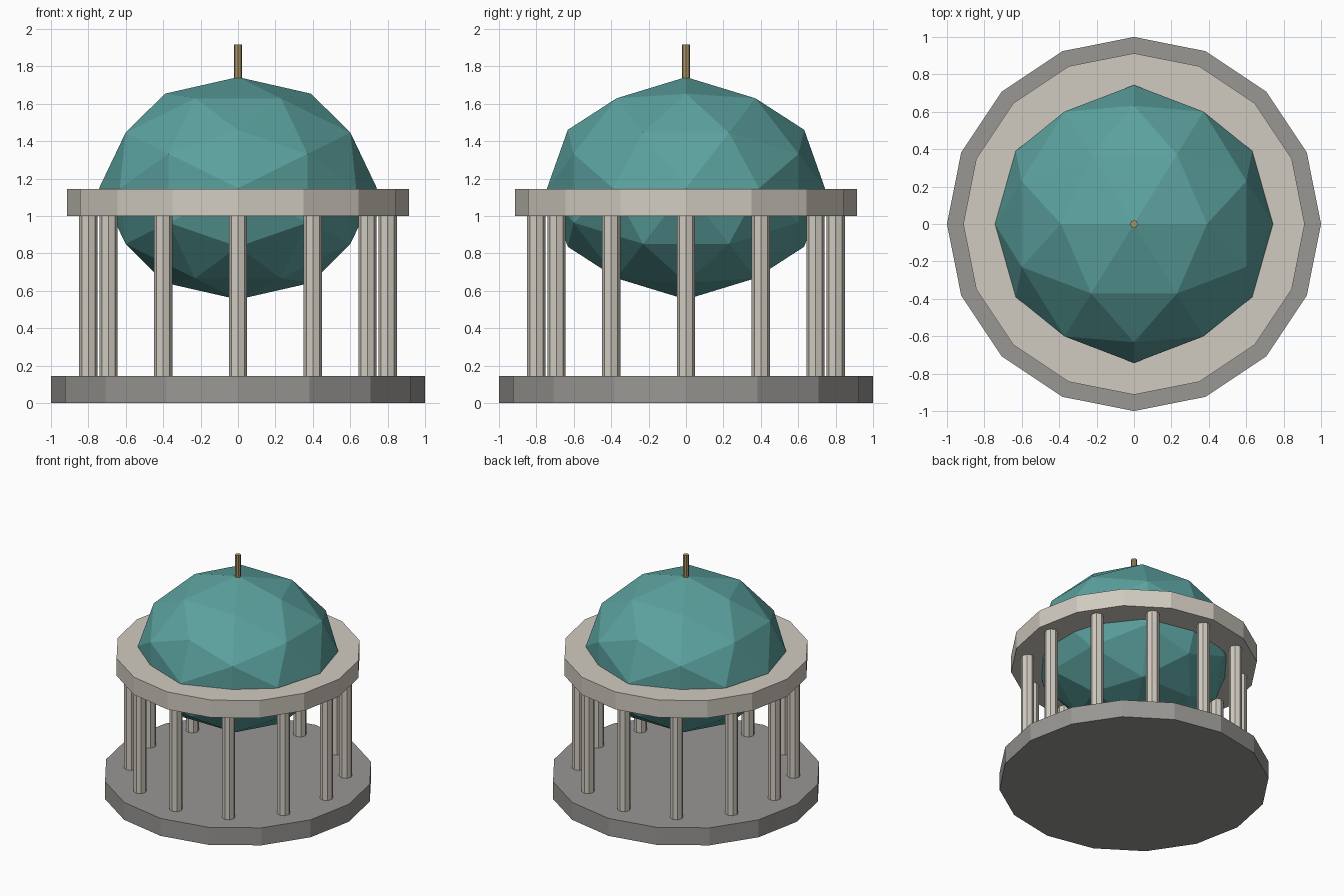
import bpy, bmesh, math

if "Cube" in bpy.data.objects:
    bpy.data.objects.remove(bpy.data.objects["Cube"])


def material(name, rgb):
    m = bpy.data.materials.new(name)
    m.diffuse_color = (*rgb, 1)
    m.use_nodes = True
    m.node_tree.nodes["Principled BSDF"].inputs["Base Color"].default_value = m.diffuse_color
    return m


def add_object(name, bm, mat, loc):
    bmesh.ops.recalc_face_normals(bm, faces=bm.faces)
    mesh = bpy.data.meshes.new(name)
    bm.to_mesh(mesh)
    bm.free()
    mesh.materials.append(mat)
    ob = bpy.data.objects.new(name, mesh)
    ob.location = loc
    bpy.context.collection.objects.link(ob)
    return ob


def prism(name, sides, radius, z0, z1, mat, x=0, y=0):
    bm = bmesh.new()
    bmesh.ops.create_cone(bm, cap_ends=True, segments=sides, radius1=radius,
                          radius2=radius, depth=z1 - z0)
    return add_object(name, bm, mat, (x, y, (z0 + z1) / 2))


grey_stone = material("grey_stone", (0.32, 0.31, 0.295))
pale_stone = material("pale_stone", (0.64, 0.60, 0.53))
teal = material("teal", (0.105, 0.36, 0.345))
brass = material("brass", (0.40, 0.30, 0.13))

# Floor slab and ring beam
prism("base", 16, 1.0, 0, 0.143, grey_stone)
prism("ring_beam", 16, 0.913, 1.0, 1.143, pale_stone)

# Circle of columns
for i in range(12):
    a = i * math.tau / 12
    prism(f"column_{i + 1}", 8, 0.049, 0.143, 1.0, pale_stone,
          0.8 * math.cos(a), 0.8 * math.sin(a))

# Faceted dome: icosahedron standing on an edge, split once, flattened
phi = (1 + math.sqrt(5)) / 2
bm = bmesh.new()
for s in (-1, 1):
    for t in (-1, 1):
        for co in ((s * phi, t, 0), (0, s * phi, t), (t, 0, s * phi)):
            bm.verts.new(co)
bmesh.ops.convex_hull(bm, input=bm.verts)
bmesh.ops.subdivide_edges(bm, edges=bm.edges[:], cuts=1, use_grid_fill=True)
for v in bm.verts:
    v.co = v.co.normalized() * 0.743
    v.co.z *= 0.8
add_object("dome", bm, teal, (0, 0, 1.148))

# Spire
prism("spire", 8, 0.021, 1.72, 1.917, brass)
